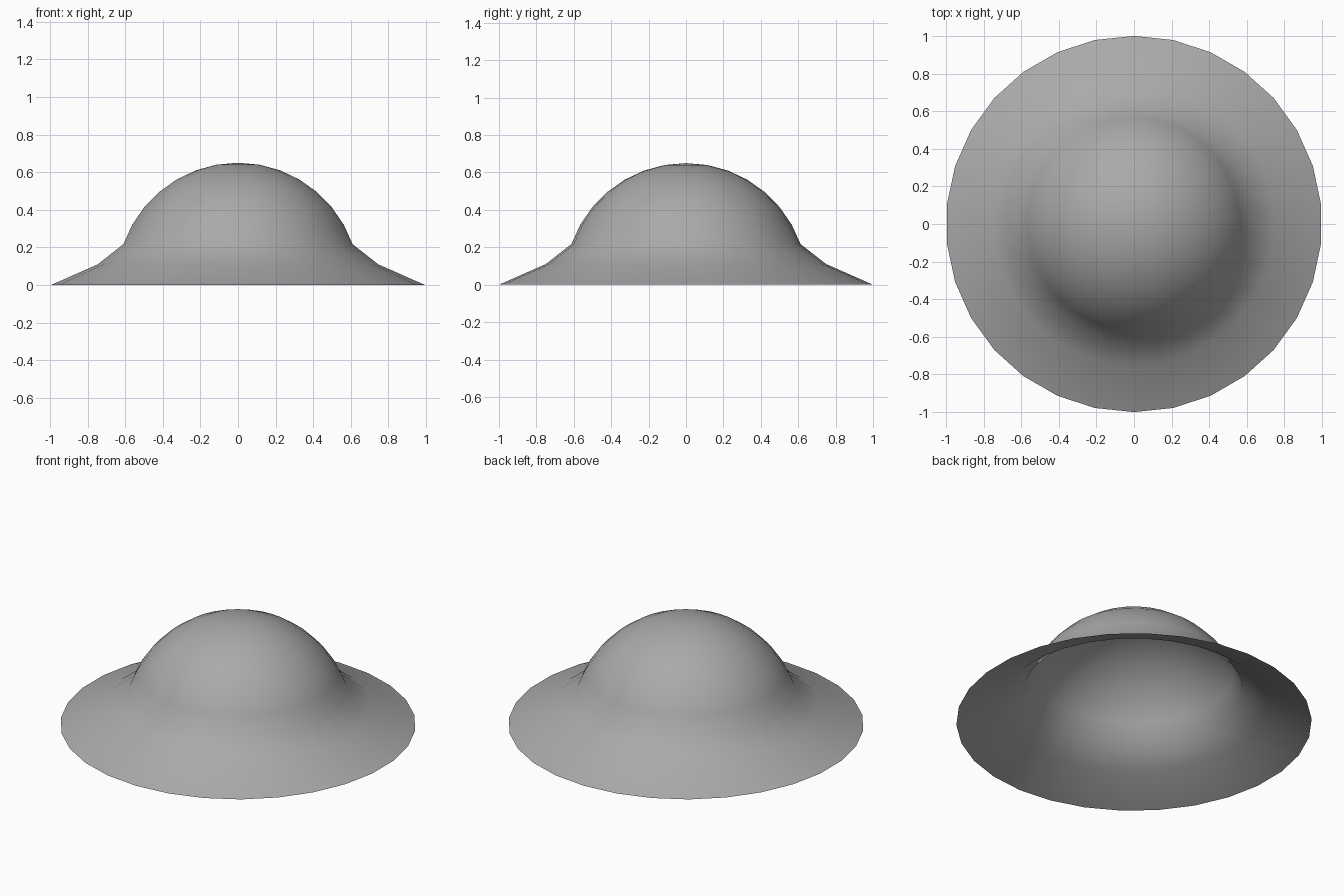
import bpy
import bmesh
from math import cos, sin, radians, pi

cube = bpy.data.objects.get("Cube")
if cube:
    bpy.data.objects.remove(cube, do_unlink=True)

SIDES = 30
RADIUS = 0.65
DOME_START = 19.5
DOME_STEPS = 7

# Matte grey
grey = bpy.data.materials.new("matte_grey")
grey.use_nodes = True
colour = (0.4, 0.4, 0.4, 1)
grey.diffuse_color = colour
grey.node_tree.nodes["Principled BSDF"].inputs["Base Color"].default_value = colour

# Profile: flared brim, then an arc of the dome up to the crown
profile = [(1.0, 0.0), (0.75, 0.11)]
for i in range(DOME_STEPS):
    a = radians(DOME_START + (90 - DOME_START) * i / DOME_STEPS)
    profile.append((RADIUS * cos(a), RADIUS * sin(a)))

# Open shell swept around the vertical axis
bm = bmesh.new()
rings = []
for r, z in profile:
    angles = [pi / 2 + 2 * pi * k / SIDES for k in range(SIDES)]
    rings.append([bm.verts.new((r * cos(t), r * sin(t), z)) for t in angles])
crown = bm.verts.new((0, 0, RADIUS))

for k in range(SIDES):
    n = (k + 1) % SIDES
    for low, high in zip(rings, rings[1:]):
        bm.faces.new((low[k], low[n], high[n], high[k]))
    bm.faces.new((rings[-1][k], rings[-1][n], crown))

for face in bm.faces:
    face.smooth = True

mesh = bpy.data.meshes.new("domed_shell")
bm.to_mesh(mesh)
bm.free()
mesh.materials.append(grey)
shell = bpy.data.objects.new("domed_shell", mesh)
bpy.context.collection.objects.link(shell)
